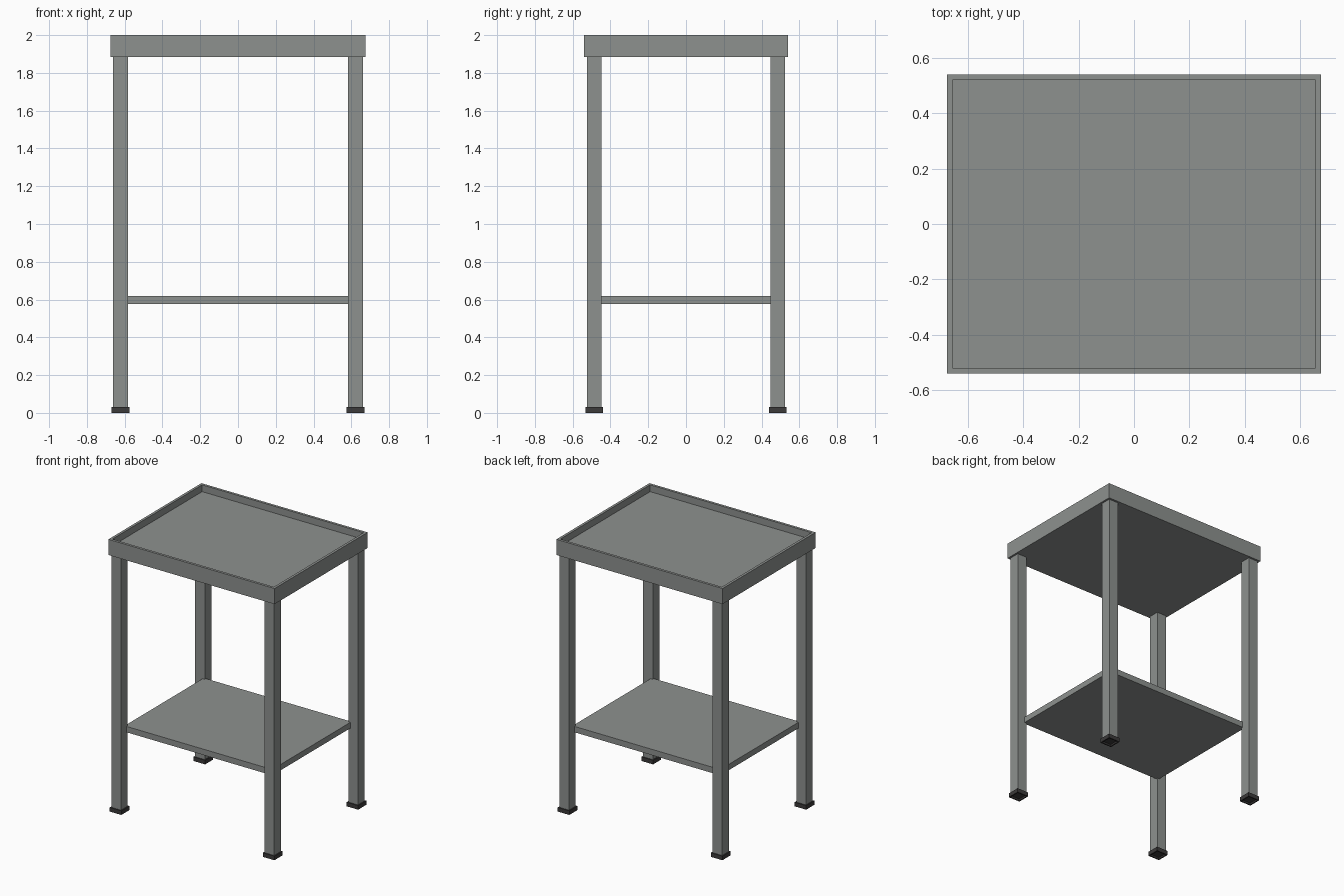
import bpy, bmesh

if "Cube" in bpy.data.objects:
    bpy.data.objects.remove(bpy.data.objects["Cube"])


def material(name, colour):
    m = bpy.data.materials.new(name)
    m.diffuse_color = (*colour, 1)
    m.use_nodes = True
    m.node_tree.nodes["Principled BSDF"].inputs["Base Color"].default_value = m.diffuse_color
    return m


steel = material("grey steel", (0.27, 0.285, 0.275))
rubber = material("dark rubber", (0.045, 0.043, 0.043))


def box(name, x, y, z, mat, recess=None):
    """Box from (min, max) ranges; recess = (face direction, border, depth)."""
    bm = bmesh.new()
    bmesh.ops.create_cube(bm, size=1)
    for v in bm.verts:
        v.co = [r[0] + (c + 0.5) * (r[1] - r[0]) for c, r in zip(v.co, (x, y, z))]
    bm.normal_update()
    if recess:
        up, border, depth = recess
        face = next(f for f in bm.faces if f.normal.z * up > 0.9)
        bmesh.ops.inset_region(bm, faces=[face], thickness=border)
        # push the inner face straight in, leaving vertical walls
        new = bmesh.ops.extrude_discrete_faces(bm, faces=[face])["faces"][0]
        for v in new.verts:
            v.co.z -= up * depth
    bmesh.ops.recalc_face_normals(bm, faces=bm.faces)
    mesh = bpy.data.meshes.new(name)
    bm.to_mesh(mesh)
    bm.free()
    mesh.materials.append(mat)
    obj = bpy.data.objects.new(name, mesh)
    bpy.context.collection.objects.link(obj)
    return obj


# Tray top with a raised rim
box("tray_top", (-0.675, 0.675), (-0.54, 0.54), (1.885, 2.0), steel, (1, 0.027, 0.05))

# Lower shelf, its corners let into the legs
box("lower_shelf", (-0.6, 0.6), (-0.46, 0.46), (0.577, 0.62), steel)

# Four square legs with rubber feet
for sx, side in ((-1, "left"), (1, "right")):
    for sy, end in ((-1, "front"), (1, "back")):
        cx, cy = sx * 0.622, sy * 0.486
        box(f"{end}_{side}_leg", (cx - 0.039, cx + 0.039), (cy - 0.039, cy + 0.039),
            (0.02, 1.885), steel)
        box(f"{end}_{side}_foot", (cx - 0.047, cx + 0.047), (cy - 0.047, cy + 0.047),
            (0, 0.03), rubber, (-1, 0.013, 0.012))
